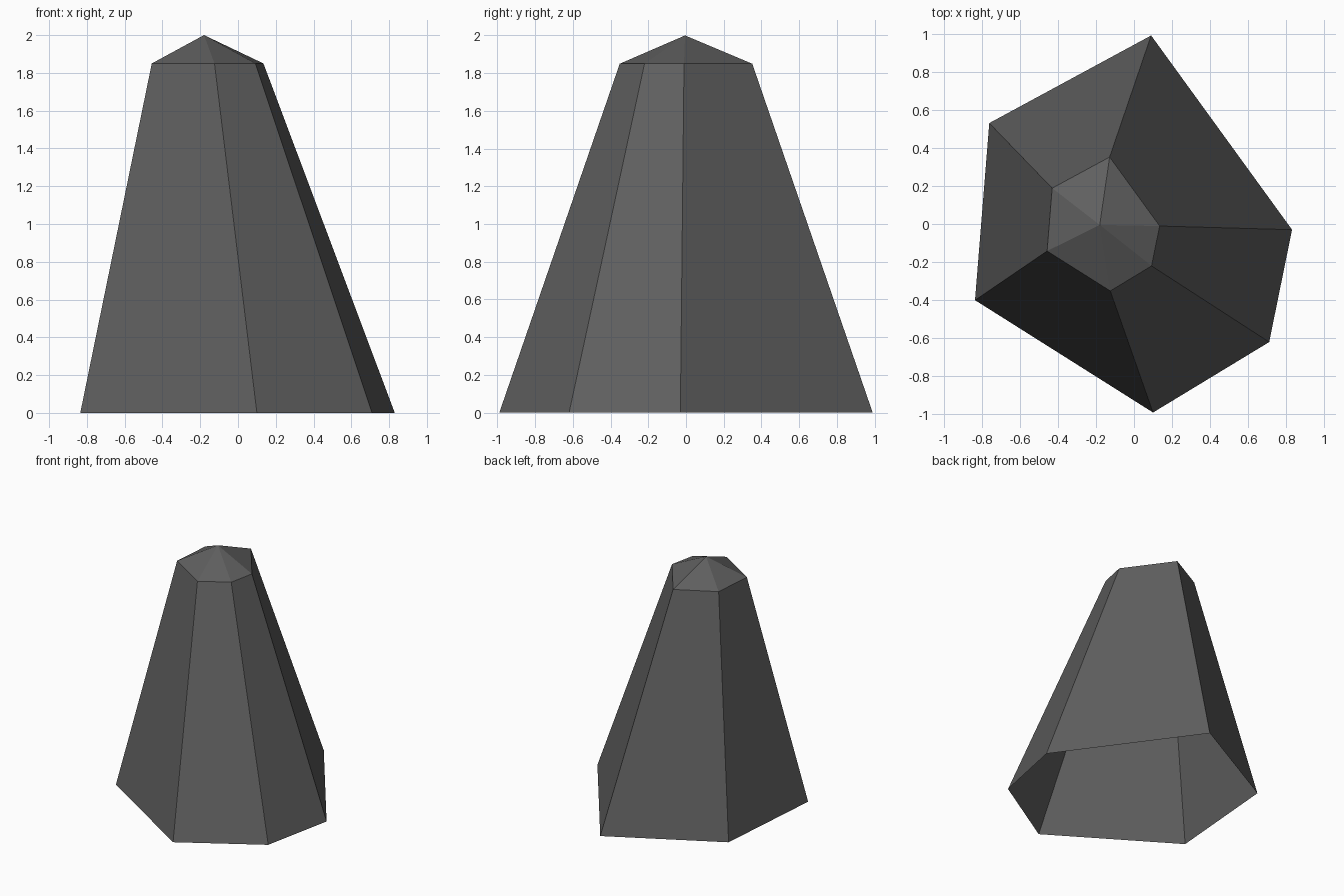
import bpy
import bmesh
from mathutils import Vector

cube = bpy.data.objects.get("Cube")
if cube:
    bpy.data.objects.remove(cube, do_unlink=True)

# Dark grey stone
stone = bpy.data.materials.new("dark grey stone")
stone.use_nodes = True
grey = (0.115, 0.115, 0.115, 1)
stone.diffuse_color = grey
bsdf = next(n for n in stone.node_tree.nodes if n.type == 'BSDF_PRINCIPLED')
bsdf.inputs["Base Color"].default_value = grey
bsdf.inputs["Roughness"].default_value = 0.9

# Irregular six-sided footprint, anticlockwise from the back corner
footprint = [(0.09, 0.99), (-0.76, 0.53), (-0.835, -0.40),
             (0.10, -0.99), (0.71, -0.62), (0.83, -0.03)]
shoulder_scale = 0.355
shoulder_shift = Vector((-0.16, 0, 1.85))
peak = (-0.18, -0.005, 2)

bm = bmesh.new()
base = [bm.verts.new((x, y, 0)) for x, y in footprint]
shoulder = [bm.verts.new(v.co * shoulder_scale + shoulder_shift) for v in base]
tip = bm.verts.new(peak)

# Tapering walls and shallow pointed cap, open underneath
for i in range(len(base)):
    j = (i + 1) % len(base)
    bm.faces.new((base[i], base[j], shoulder[j], shoulder[i]))
    bm.faces.new((shoulder[i], shoulder[j], tip))

mesh = bpy.data.meshes.new("rock_spire")
bm.to_mesh(mesh)
bm.free()
mesh.materials.append(stone)
rock = bpy.data.objects.new("rock_spire", mesh)
bpy.context.collection.objects.link(rock)
